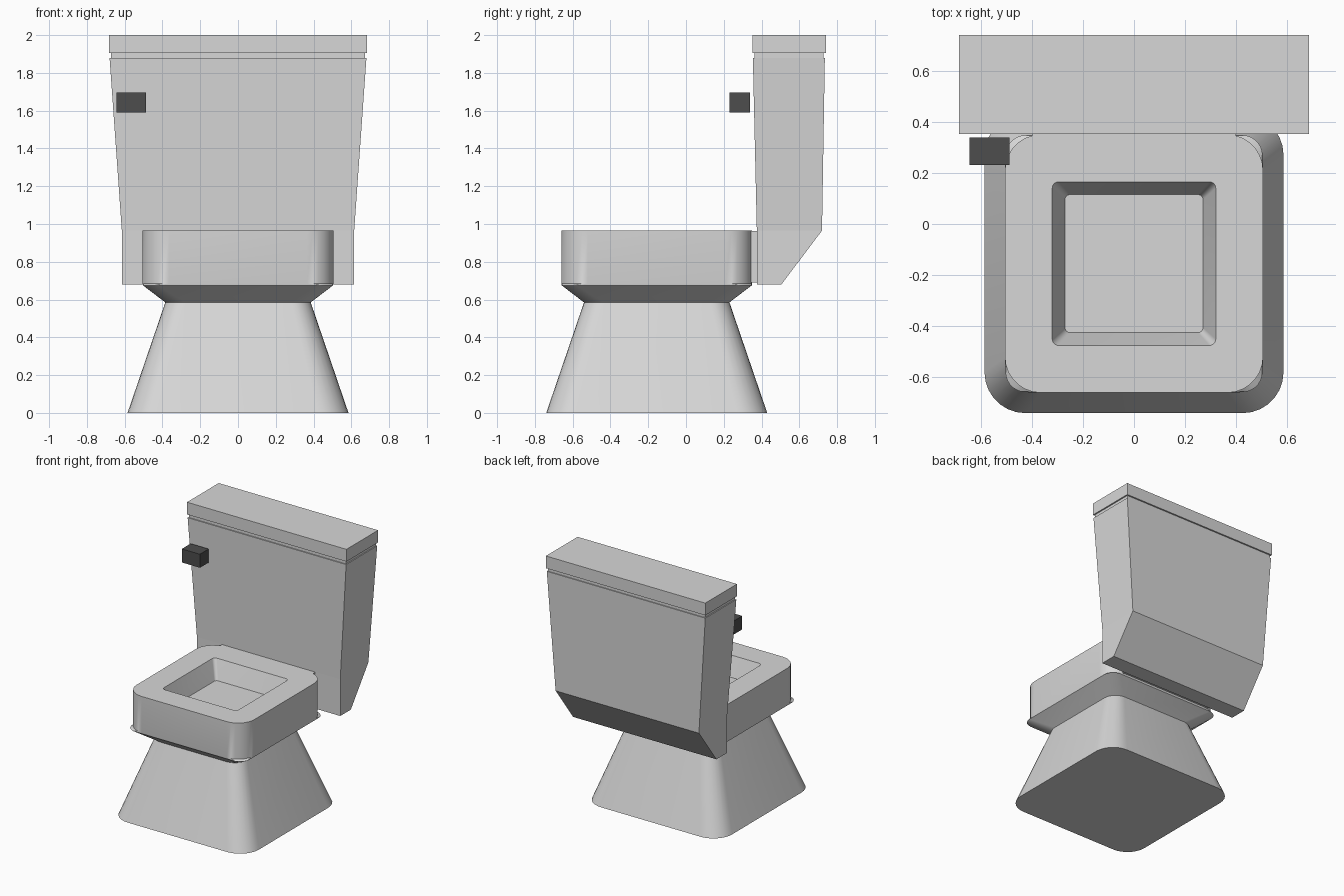
import bpy, bmesh, math

if "Cube" in bpy.data.objects:
    bpy.data.objects.remove(bpy.data.objects["Cube"])


def material(name, value):
    m = bpy.data.materials.new(name)
    m.diffuse_color = (value, value, value, 1)
    m.use_nodes = True
    m.node_tree.nodes["Principled BSDF"].inputs["Base Color"].default_value = m.diffuse_color
    return m


ceramic = material("pale_ceramic", 0.68)
dark = material("dark_handle", 0.075)


def ring(x0, x1, y0, y1, z, r=0.0, seg=0):
    """Rectangle outline at height z, corners rounded with seg segments."""
    pts = []
    corners = [(x1 - r, y1 - r), (x0 + r, y1 - r), (x0 + r, y0 + r), (x1 - r, y0 + r)]
    for i, (cx, cy) in enumerate(corners):
        for k in range(seg + 1):
            a = math.pi / 2 * (i + (k / seg if seg else 0))
            pts.append((cx + r * math.cos(a), cy + r * math.sin(a), z))
    return pts


def loft(name, rings, mat, smooth=False):
    """Skin a stack of matching outlines and cap both ends."""
    bm = bmesh.new()
    loops = [[bm.verts.new(p) for p in pts] for pts in rings]
    for a, b in zip(loops, loops[1:]):
        n = len(a)
        for i in range(n):
            j = (i + 1) % n
            bm.faces.new((a[i], a[j], b[j], b[i]))
    bm.faces.new(loops[0][::-1])
    bm.faces.new(loops[-1])
    bmesh.ops.recalc_face_normals(bm, faces=bm.faces)
    me = bpy.data.meshes.new(name)
    bm.to_mesh(me)
    bm.free()
    me.materials.append(mat)
    ob = bpy.data.objects.new(name, me)
    bpy.context.collection.objects.link(ob)
    if smooth:
        bpy.ops.object.select_all(action='DESELECT')
        ob.select_set(True)
        bpy.context.view_layer.objects.active = ob
        bpy.ops.object.shade_smooth_by_angle(angle=math.radians(30))
    return ob


def square(half, z, r):
    c = -0.155
    return ring(-half, half, c - half, c + half, z, r, 7)


# Pedestal, flared rim and bowl recess in one skin
loft("pedestal_and_bowl", [
    square(0.585, 0.0, 0.16),
    square(0.385, 0.585, 0.105),
    square(0.503, 0.675, 0.08),
    square(0.505, 0.685, 0.14),
    square(0.505, 0.965, 0.14),
    square(0.32, 0.965, 0.025),
    square(0.27, 0.82, 0.02),
], ceramic, True)

# Short web joining the bowl to the tank
loft("bowl_joint", [ring(-0.4, 0.4, 0.32, 0.39, z) for z in (0.69, 0.963)], ceramic)

# Tank with sloped lower back
loft("tank", [
    ring(-0.615, 0.615, 0.375, 0.505, 0.68),
    ring(-0.615, 0.615, 0.375, 0.72, 0.965),
    ring(-0.68, 0.68, 0.354, 0.735, 1.88),
], ceramic)

# Lid with a thin shadow gap beneath it
loft("lid_gap", [ring(-0.673, 0.673, 0.362, 0.728, z) for z in (1.875, 1.91)], ceramic)
loft("tank_lid", [ring(-0.684, 0.684, 0.352, 0.74, z) for z in (1.905, 2.0)], ceramic)

# Flush handle
loft("flush_handle", [ring(-0.643, -0.488, 0.23, 0.338, z) for z in (1.59, 1.695)], dark)
